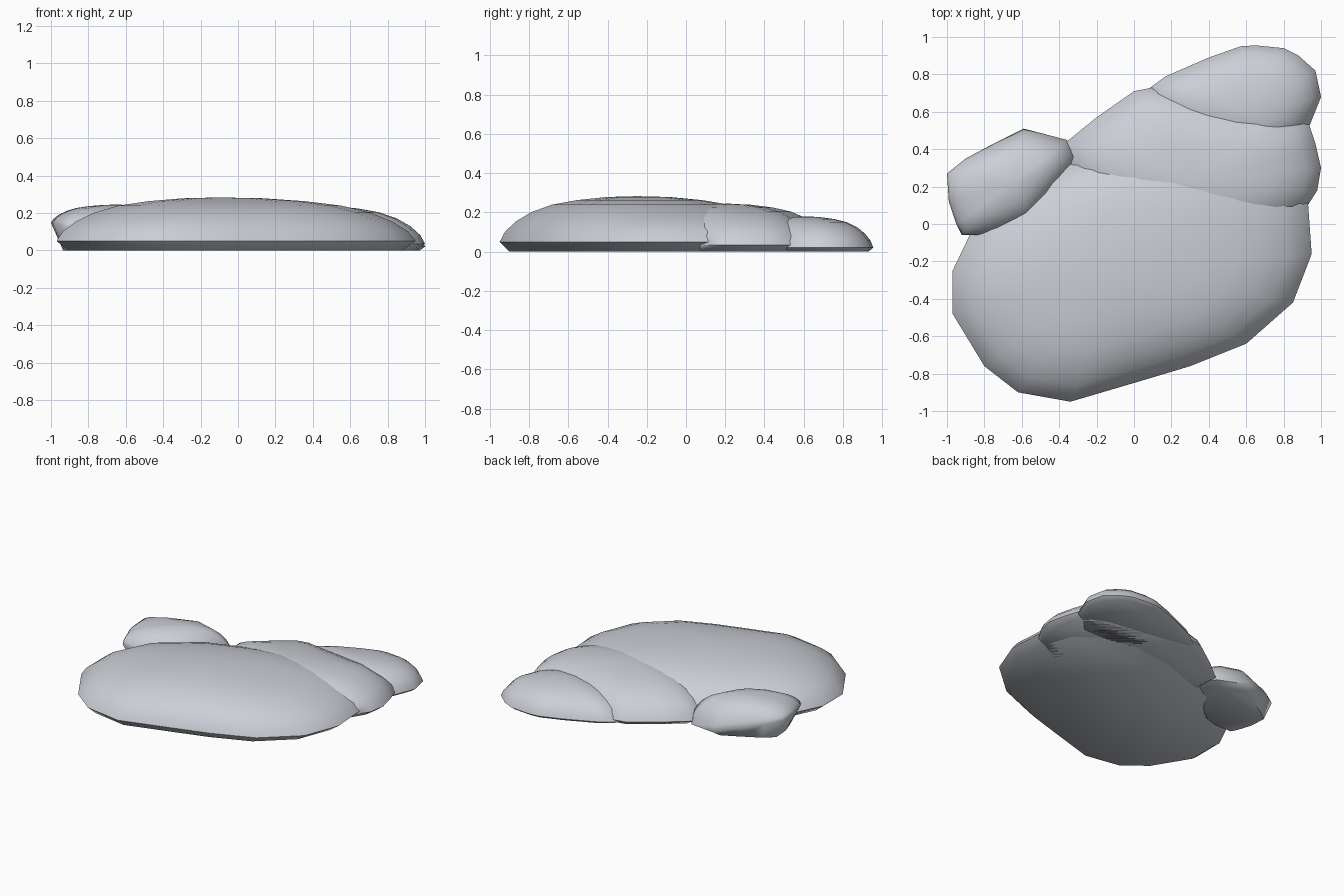
import bpy
import math

if "Cube" in bpy.data.objects:
    bpy.data.objects.remove(bpy.data.objects["Cube"])

stone = bpy.data.materials.new("pale_blue_grey")
stone.use_nodes = True
colour = (0.60, 0.62, 0.67, 1)
stone.diffuse_color = colour
stone.node_tree.nodes["Principled BSDF"].inputs["Base Color"].default_value = colour

# Dome profile from rim to crown: fraction of outline, fraction of height
PROFILE = [(0.96, 0.38), (0.88, 0.56), (0.77, 0.72), (0.62, 0.85),
           (0.44, 0.93), (0.22, 0.985)]


def lump(name, outline, crown, height, base, rim, tilt=0):
    """Flat-bottomed dome over an outline; tilt raises the rim towards -x."""
    cx, cy = crown
    n = len(outline)
    verts = []

    def ring(scale, z_at):
        for x, y in outline:
            verts.append((cx + (x - cx) * scale, cy + (y - cy) * scale, z_at(x)))

    def rim_z(x):
        return max(0.015, rim + tilt * (cx - x))

    ring(base, lambda x: 0.0)
    ring(1.0, rim_z)
    for scale, rise in PROFILE:
        t = (rise - 0.2) / 0.8
        ring(scale, lambda x: rim_z(x) + (height - rim_z(x)) * t)
    verts.append((cx, cy, height))

    faces = [tuple(reversed(range(n)))]
    rings = len(PROFILE) + 2
    for r in range(rings - 1):
        for i in range(n):
            j = (i + 1) % n
            faces.append((r * n + i, r * n + j, (r + 1) * n + j, (r + 1) * n + i))
    top = (rings - 1) * n
    faces += [(top + i, top + (i + 1) % n, len(verts) - 1) for i in range(n)]

    mesh = bpy.data.meshes.new(name)
    mesh.from_pydata(verts, [], faces)
    mesh.materials.append(stone)
    obj = bpy.data.objects.new(name, mesh)
    bpy.context.collection.objects.link(obj)
    bpy.ops.object.select_all(action="DESELECT")
    obj.select_set(True)
    bpy.context.view_layer.objects.active = obj
    bpy.ops.object.shade_smooth_by_angle(angle=math.radians(60))
    return obj


# Large front lump
lump("main_lump",
     [(-0.97, -0.25), (-0.97, -0.48), (-0.8, -0.76), (-0.62, -0.9), (-0.34, -0.95),
      (0, -0.85), (0.3, -0.76), (0.6, -0.64), (0.85, -0.42), (0.95, -0.16),
      (0.93, 0.12), (0.85, 0.33), (0.68, 0.45), (0.4, 0.51), (0.05, 0.46),
      (-0.48, 0.28), (-0.85, 0)],
     (-0.1, -0.25), 0.283, 0.93, 0.05)

# Middle lump tucked behind it
lump("middle_lump",
     [(-0.36, 0.44), (-0.35, 0.2), (0, 0), (0.6, -0.1), (0.91, 0.07), (0.98, 0.18),
      (1, 0.3), (0.97, 0.43), (0.93, 0.55), (0.75, 0.63), (0.4, 0.68), (0.1, 0.73),
      (0, 0.71), (-0.2, 0.57)],
     (0.35, 0.22), 0.243, 0.93, 0.035)

# Low lump at the back
lump("back_lump",
     [(0.06, 0.71), (0.15, 0.55), (0.4, 0.4), (0.8, 0.4), (0.94, 0.53), (1, 0.68),
      (0.97, 0.82), (0.88, 0.9), (0.8, 0.94), (0.65, 0.955), (0.57, 0.95),
      (0.4, 0.89), (0.17, 0.79)],
     (0.6, 0.6), 0.18, 0.93, 0.02)

# Small tilted lump at the side
lump("side_lump",
     [(-1, 0.27), (-0.99, 0.12), (-0.95, 0), (-0.92, -0.06), (-0.75, -0.06),
      (-0.55, 0), (-0.42, 0.15), (-0.3, 0.37), (-0.36, 0.45), (-0.59, 0.51),
      (-0.75, 0.43), (-0.9, 0.35)],
     (-0.64, 0.22), 0.245, 0.82, 0.05, 0.27)
